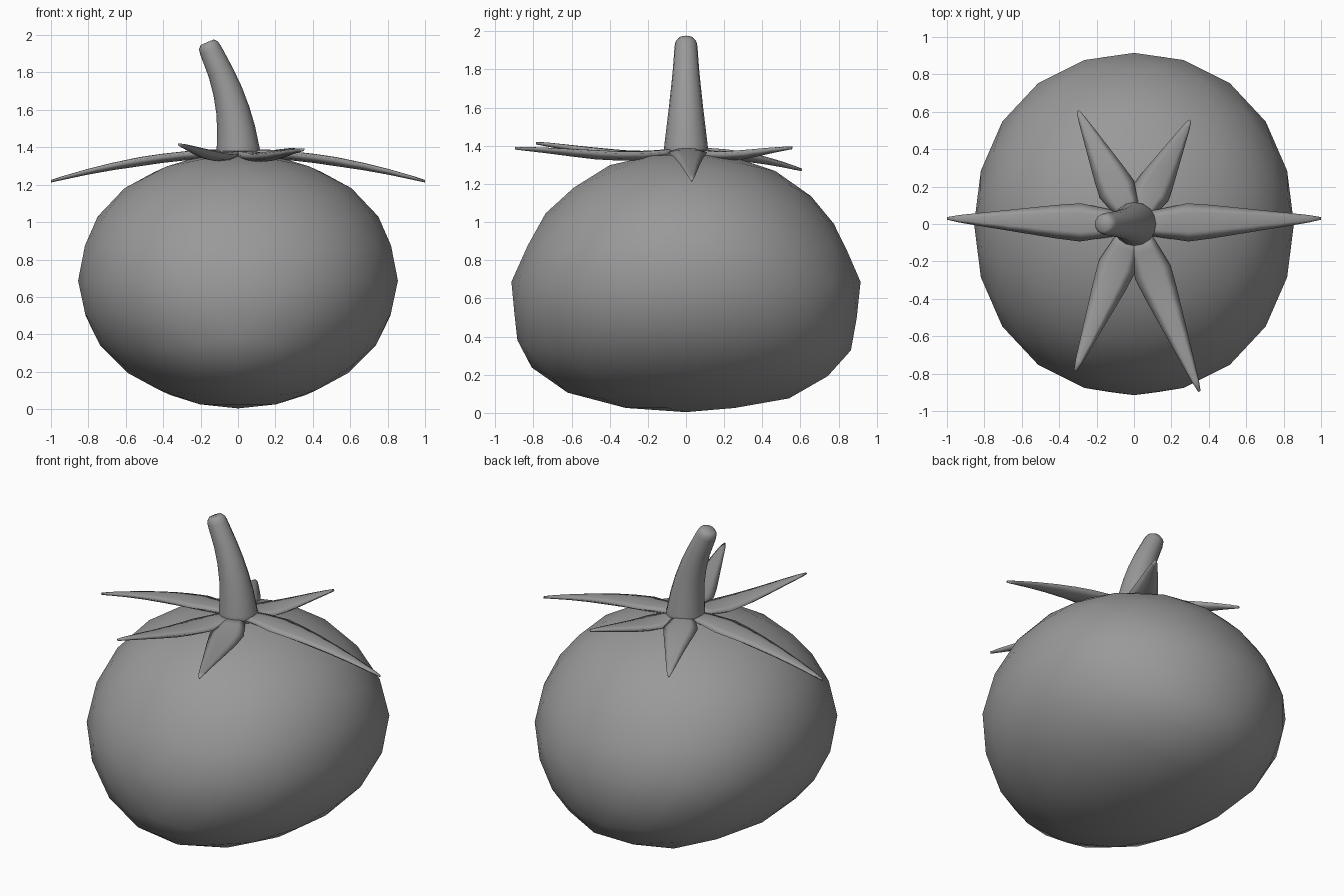
import bpy, bmesh, math
from mathutils import Vector

if "Cube" in bpy.data.objects:
    bpy.data.objects.remove(bpy.data.objects["Cube"])

grey = bpy.data.materials.new("dark_grey")
grey.diffuse_color = (0.32, 0.32, 0.32, 1)
grey.use_nodes = True
grey.node_tree.nodes["Principled BSDF"].inputs["Base Color"].default_value = grey.diffuse_color


def finish(bm, name):
    bmesh.ops.recalc_face_normals(bm, faces=bm.faces)
    mesh = bpy.data.meshes.new(name)
    bm.to_mesh(mesh)
    bm.free()
    for p in mesh.polygons:
        p.use_smooth = True
    mesh.materials.append(grey)
    ob = bpy.data.objects.new(name, mesh)
    bpy.context.collection.objects.link(ob)
    return ob


def loft(rings, name):
    """Skin a list of equal-length point rings and cap both ends."""
    bm = bmesh.new()
    rows = [[bm.verts.new(p) for p in ring] for ring in rings]
    n = len(rows[0])
    for a, b in zip(rows, rows[1:]):
        for i in range(n):
            j = (i + 1) % n
            bm.faces.new((a[i], a[j], b[j], b[i]))
    bm.faces.new(rows[0])
    bm.faces.new(rows[-1])
    return finish(bm, name)


# Fruit body: squashed icosphere, fuller underneath along y
bm = bmesh.new()
bmesh.ops.create_icosphere(bm, subdivisions=3, radius=1)
for v in bm.verts:
    x, y, s = -v.co.y, v.co.x, v.co.z
    box = 1 + 0.08 * x * x * y * y
    fx = 1 + 0.06 * s * s if s > 0 else 1
    fy = 1 - 0.22 * s * (1 - s) if s > 0 else 1 + 0.40 * s * s
    v.co = (0.855 * x * fx * box, 0.915 * y * fy * box, 0.687 + 0.683 * s)
finish(bm, "fruit_body")

# Stem: bent tapering tube with a rounded end (x, z, radius, tilt)
stem = [(0.01, 1.30, 0.125, 0), (0.0, 1.40, 0.114, 0.04), (-0.01, 1.50, 0.102, 0.12),
        (-0.028, 1.60, 0.09, 0.2), (-0.055, 1.70, 0.079, 0.27), (-0.092, 1.80, 0.069, 0.34),
        (-0.147, 1.92, 0.06, 0.4), (-0.158, 1.945, 0.055, 0.4), (-0.165, 1.962, 0.038, 0.4)]
rings = []
for x, z, r, tilt in stem:
    ring = []
    for i in range(16):
        a = math.tau * i / 16
        ring.append((x + r * math.cos(a) * math.cos(tilt), r * math.sin(a),
                     z + r * math.cos(a) * math.sin(tilt)))
    rings.append(ring)
loft(rings, "stem")

# Leaves: pointed blades spreading from the stem to these tips
tips = [(1.0, 0.03, 1.22), (-1.0, 0.03, 1.22), (0.30, 0.555, 1.39),
        (-0.30, 0.605, 1.275), (-0.315, -0.785, 1.415), (0.35, -0.895, 1.388)]
rows = [(0, 0.06), (0.12, 0.08), (0.25, 0.102), (0.38, 0.09), (0.5, 0.075),
        (0.65, 0.056), (0.8, 0.037), (0.93, 0.02), (1, 0.007)]
section = [(-1, 0.3), (-0.5, 0.7), (0, 0.75), (0.5, 0.7), (1, 0.3),
           (0.5, -0.7), (0, -1), (-0.5, -0.7)]
for k, tip in enumerate(tips):
    end = Vector((tip[0], tip[1], 0))
    side = Vector((-end.y, end.x, 0)).normalized()
    start = end.normalized() * 0.05
    dip = 0.15 if tip[2] > 1.3 else 0
    rings = []
    for t, w in rows:
        c = start.lerp(end, t)
        c.z = 1.37 + (tip[2] - 1.37) * t ** 1.8 - dip * t * (1 - t) ** 2
        h = min(0.028, 0.006 + 0.3 * w)
        rings.append([c + side * (u * w) + Vector((0, 0, v * h)) for u, v in section])
    loft(rings, f"leaf_{k + 1}")
